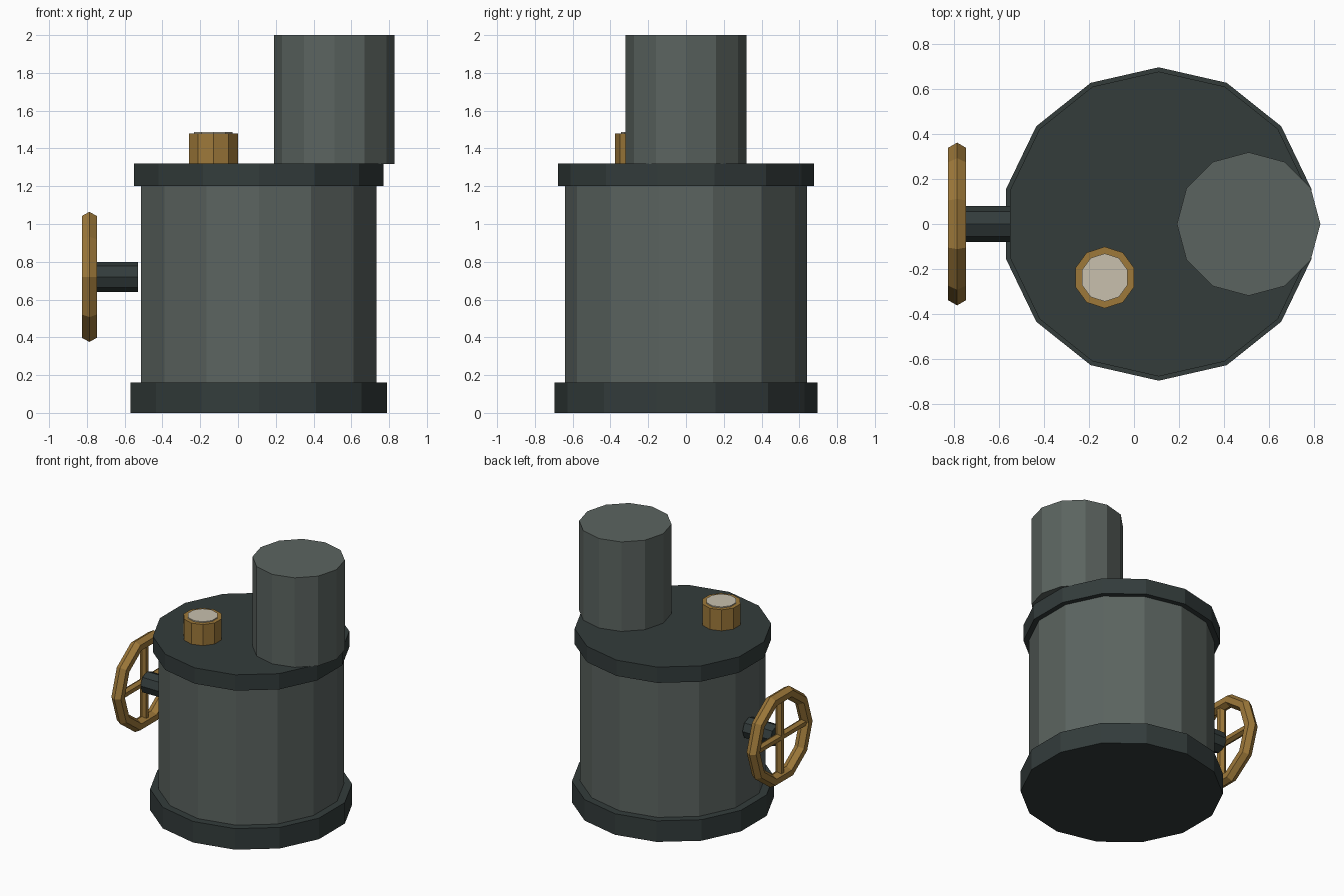
import bpy
import math
from mathutils import Vector

cube = bpy.data.objects.get("Cube")
if cube:
    bpy.data.objects.remove(cube, do_unlink=True)


def material(name, rgb):
    mat = bpy.data.materials.new(name)
    mat.use_nodes = True
    mat.diffuse_color = (*rgb, 1)
    mat.node_tree.nodes["Principled BSDF"].inputs["Base Color"].default_value = (*rgb, 1)
    return mat


iron = material("grey iron", (0.105, 0.127, 0.117))
dark = material("dark iron", (0.033, 0.045, 0.044))
brass = material("brass", (0.34, 0.19, 0.042))
cream = material("cream dial", (0.58, 0.53, 0.42))


def finish(name, mat):
    obj = bpy.context.object
    obj.name = name
    obj.data.materials.append(mat)
    return obj


def rod(name, mat, start, end, radius, sides):
    """Flat-faced cylinder between two points."""
    a, b = Vector(start), Vector(end)
    bpy.ops.mesh.primitive_cylinder_add(
        vertices=sides, radius=radius, depth=(b - a).length, location=(a + b) / 2,
        rotation=(b - a).to_track_quat("Z", "Y").to_euler())
    return finish(name, mat)


def upright(name, mat, x, y, bottom, top, radius, sides):
    return rod(name, mat, (x, y, bottom), (x, y, top), radius, sides)


# Boiler tank with base and lid
TANK_X = 0.11
upright("base_ring", dark, TANK_X, 0, 0, 0.16, 0.697, 14)
upright("tank_body", iron, TANK_X, 0, 0.03, 1.25, 0.64, 14)
upright("tank_lid", dark, TANK_X, 0, 1.2, 1.32, 0.678, 14)

# Chimney overhanging the lid edge
upright("chimney", iron, 0.51, 0, 1.318, 2.0, 0.319, 12)

# Pressure gauge on the lid
upright("gauge_case", brass, -0.13, -0.238, 1.31, 1.48, 0.137, 10)
upright("gauge_dial", cream, -0.13, -0.238, 1.47, 1.488, 0.107, 10)

# Valve axle and hand wheel on the side
WHEEL_X, WHEEL_Z = -0.787, 0.72
rod("valve_axle", dark, (-0.765, 0, WHEEL_Z), (-0.53, 0, WHEEL_Z), 0.08, 8)
bpy.ops.mesh.primitive_torus_add(
    major_segments=10, minor_segments=6, major_radius=0.316, minor_radius=0.046,
    location=(WHEEL_X, 0, WHEEL_Z), rotation=(math.pi / 2, 0, math.pi / 2))
finish("wheel_rim", brass)
for name, axis in (("wheel_spoke_vertical", Vector((0, 0, 0.3))),
                   ("wheel_spoke_level", Vector((0, 0.3, 0)))):
    hub = Vector((WHEEL_X, 0, WHEEL_Z))
    rod(name, brass, hub - axis, hub + axis, 0.03, 6)
